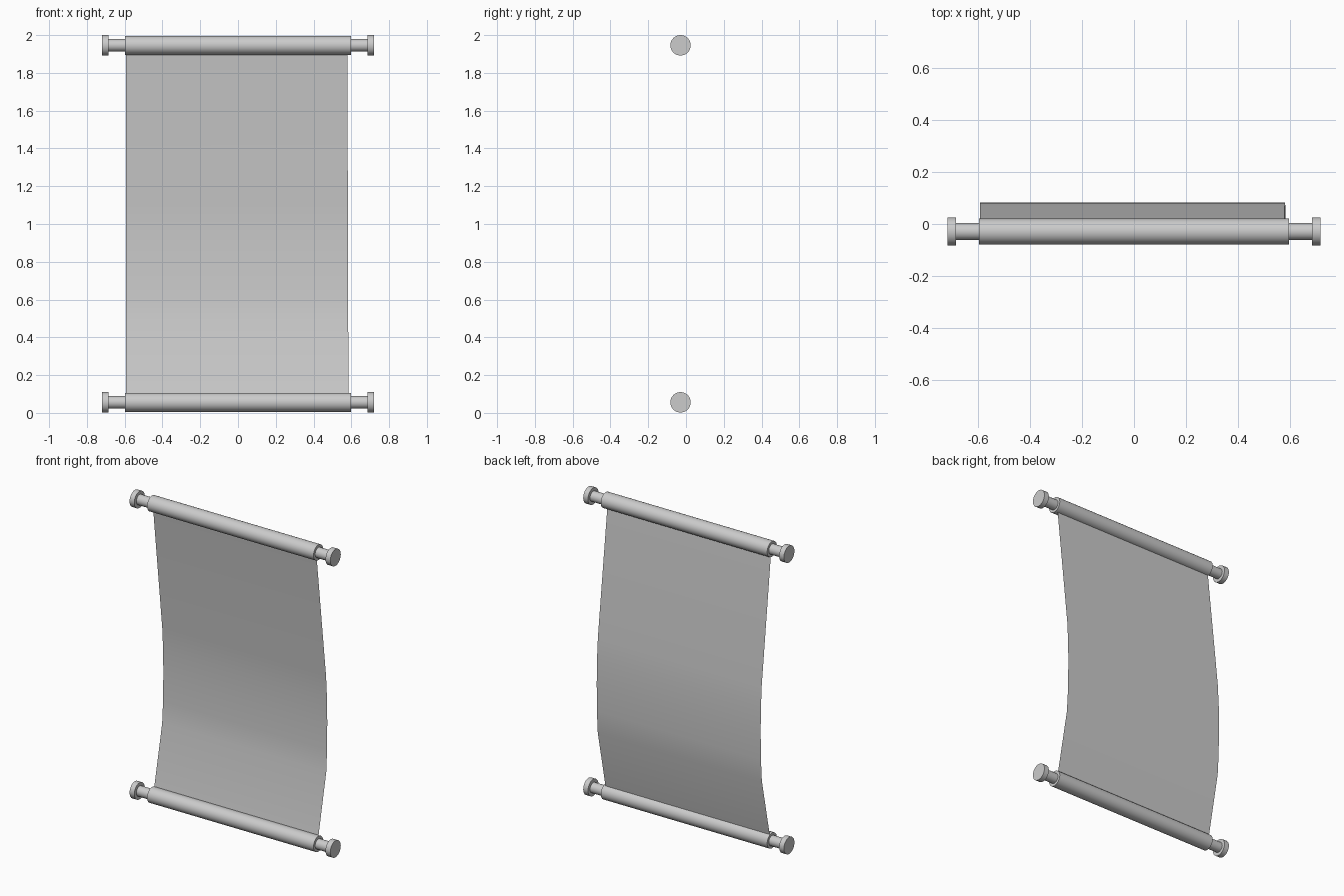
import bpy, bmesh, math

if "Cube" in bpy.data.objects:
    bpy.data.objects.remove(bpy.data.objects["Cube"])

SIDES = 32
ROD_Y = -0.029


def finish(name, bm, angle):
    mesh = bpy.data.meshes.new(name)
    bm.to_mesh(mesh)
    bm.free()
    obj = bpy.data.objects.new(name, mesh)
    bpy.context.collection.objects.link(obj)
    bpy.ops.object.select_all(action='DESELECT')
    obj.select_set(True)
    bpy.context.view_layer.objects.active = obj
    bpy.ops.object.shade_smooth_by_angle(angle=math.radians(angle))
    return obj


def roller(name, z):
    # Lathed profile (x, radius): knob, neck, rod, neck, knob
    half = [(0.72, 0.0), (0.72, 0.054), (0.686, 0.054), (0.686, 0.033),
            (0.597, 0.033), (0.597, 0.05)]
    profile = half + [(-x, r) for x, r in reversed(half)]
    bm = bmesh.new()
    rings = []
    for x, r in profile:
        if r == 0:
            rings.append([bm.verts.new((x, ROD_Y, z))])
        else:
            rings.append([bm.verts.new((x, ROD_Y + r * math.cos(2 * math.pi * i / SIDES),
                                        z + r * math.sin(2 * math.pi * i / SIDES)))
                          for i in range(SIDES)])
    for a, b in zip(rings, rings[1:]):
        if len(a) == 1:
            bm.faces.new(b)
        elif len(b) == 1:
            bm.faces.new(a)
        else:
            for i in range(SIDES):
                j = (i + 1) % SIDES
                bm.faces.new((a[i], a[j], b[j], b[i]))
    bmesh.ops.delete(bm, geom=[v for v in bm.verts if not v.link_faces], context='VERTS')
    bmesh.ops.recalc_face_normals(bm, faces=bm.faces)
    finish(name, bm, 30)


# Top and bottom rollers
roller("top_roller", 1.946)
roller("bottom_roller", 0.056)

# Hanging sheet: single thin surface bowed to the back (y, z)
bow = [(-0.025, 1.94), (0.072, 1.10), (0.081, 0.95), (0.083, 0.80),
       (0.080, 0.62), (0.071, 0.48), (-0.018, 0.06)]
bm = bmesh.new()
rows = []
for y, z in bow:
    right = 0.585 - 0.006 * z / 1.94
    rows.append([bm.verts.new((-0.594, y, z)), bm.verts.new((right, y, z))])
for a, b in zip(rows, rows[1:]):
    bm.faces.new((a[0], b[0], b[1], a[1]))
finish("sheet", bm, 60)
